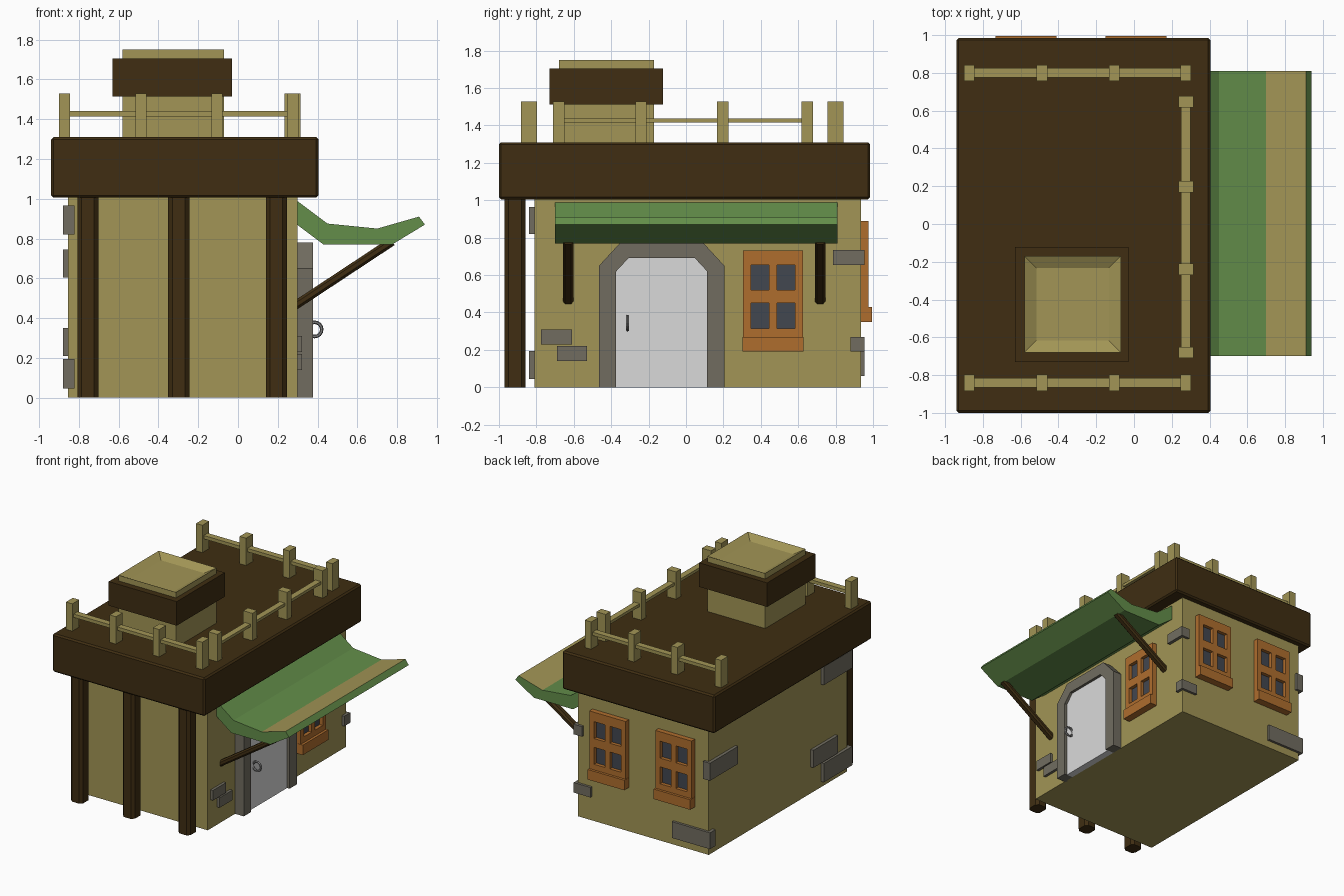
import bpy, bmesh, math
from mathutils import Vector, Matrix

if "Cube" in bpy.data.objects:
    bpy.data.objects.remove(bpy.data.objects["Cube"])


def material(name, r, g, b):
    m = bpy.data.materials.new(name)
    m.diffuse_color = (r, g, b, 1)
    m.use_nodes = True
    m.node_tree.nodes["Principled BSDF"].inputs["Base Color"].default_value = m.diffuse_color
    return m


TAN = material("tan plaster", .36, .30, .092)
BROWN = material("dark brown wood", .050, .027, .006)
GREEN = material("green cloth", .125, .27, .068)
ORANGE = material("orange wood", .43, .155, .027)
STONE = material("grey stone", .165, .152, .118)
WHITE = material("pale door", .70, .70, .70)
GLASS = material("dark glass", .055, .063, .080)
METAL = material("grey metal", .22, .22, .22)


def finish(name, bm, *mats):
    bmesh.ops.recalc_face_normals(bm, faces=bm.faces[:])
    me = bpy.data.meshes.new(name)
    bm.to_mesh(me)
    bm.free()
    for m in mats:
        me.materials.append(m)
    ob = bpy.data.objects.new(name, me)
    bpy.context.collection.objects.link(ob)
    return ob


def add_box(bm, lo, hi, mat=0):
    lo, hi = Vector(lo), Vector(hi)
    vs = bmesh.ops.create_cube(bm, size=1, matrix=Matrix.Translation((lo + hi) / 2)
                               @ Matrix.Diagonal((hi - lo).to_4d()))["verts"]
    for f in {f for v in vs for f in v.link_faces}:
        f.material_index = mat


def box(name, lo, hi, mat, bevel=0, axis=None):
    """Box, with bevelled edges; axis limits the bevel to edges along it."""
    bm = bmesh.new()
    add_box(bm, lo, hi)
    if bevel:
        edges = [e for e in bm.edges if axis is None or
                 abs((e.verts[0].co - e.verts[1].co).normalized()[axis]) > .9]
        bmesh.ops.bevel(bm, geom=edges, offset=bevel, segments=1, affect='EDGES')
    return finish(name, bm, mat)


def add_prism(bm, points, a, b):
    """Sweep a polygon of 3D points from offset a to offset b."""
    f = bm.faces.new([bm.verts.new(Vector(p) + Vector(a)) for p in points])
    ext = bmesh.ops.extrude_face_region(bm, geom=[f])["geom"]
    bmesh.ops.translate(bm, vec=Vector(b) - Vector(a),
                        verts=[v for v in ext if isinstance(v, bmesh.types.BMVert)])
    return f


# House body and heavy flat roof
box("house_walls", (-.855, -.81, 0), (.30, .935, 1.02), TAN)
box("roof_slab", (-.94, -1, 1.005), (.405, .985, 1.31), BROWN, .012)

# Front posts
for i, x in enumerate((-.755, -.298, .193)):
    box(f"front_post_{i}", (x - .053, -.97, 0), (x + .053, -.857, 1.01), BROWN, .022, 2)

# Chimney with sunken top and dark collar
bm = bmesh.new()
add_box(bm, (-.58, -.68, 1.30), (-.07, -.17, 1.75))
bm.normal_update()
top = [f for f in bm.faces if f.normal.z > .9]
bmesh.ops.inset_region(bm, faces=top, thickness=.09)
bmesh.ops.translate(bm, vec=(0, 0, -.035), verts=top[0].verts[:])
finish("chimney", bm, TAN)
box("chimney_collar", (-.63, -.73, 1.513), (-.03, -.123, 1.705), BROWN)

# Roof railings on three sides
for name, y in (("front", -.84), ("back", .80)):
    box(name + "_rail", (-.87, y - .025, 1.413), (.275, y + .025, 1.44), TAN)
    for i, x in enumerate((-.872, -.487, -.105, .275)):
        box(f"{name}_rail_post_{i}", (x - .028, y - .043, 1.30), (x + .028, y + .043, 1.528), TAN)
box("side_rail", (.25, -.68, 1.415), (.298, .65, 1.438), TAN)
for i, y in enumerate((-.68, -.24, .197, .648)):
    box(f"side_rail_post_{i}", (.235, y - .03, 1.30), (.315, y + .03, 1.528), TAN)

# Awning: swept profile with a tan stripe on the outer top slope
profile = [(.29, .995), (.45, .875), (.70, .85), (.91, .91), (.94, .87),
           (.775, .77), (.43, .77), (.29, .875)]
bm = bmesh.new()
add_prism(bm, [(x, 0, z) for x, z in profile], (0, -.70, 0), (0, .81, 0))
bmesh.ops.recalc_face_normals(bm, faces=bm.faces[:])
for f in bm.faces:
    if f.normal.z > .5 and .72 < f.calc_center_median().x < .9:
        f.material_index = 1
finish("awning", bm, GREEN, TAN)

# Awning struts
for name, y in (("front", -.63), ("back", .717)):
    a, b = Vector((.275, y, .455)), Vector((.775, y, .785))
    ob = box(name + "_awning_strut", (-.022, -.028, 0), (.022, .028, (b - a).length), BROWN, .012, 2)
    ob.location = a
    ob.rotation_euler = (0, math.atan2(b.x - a.x, b.z - a.z), 0)


# Door with stone arch and ring handle
def arch(half, shoulder, flat, top):
    c = -.13
    return [(0, c - half, 0), (0, c - half, shoulder), (0, c - flat, top),
            (0, c + flat, top), (0, c + half, shoulder), (0, c + half, 0)]


outer, inner = arch(.335, .65, .215, .78), arch(.243, .62, .178, .69)
bm = bmesh.new()
rings = [[bm.verts.new((x, p[1], p[2])) for p in pts]
         for pts, x in ((outer, .29), (outer, .377), (inner, .377), (inner, .29))]
for k in range(4):
    r, s = rings[k], rings[(k + 1) % 4]
    for i in range(5):
        bm.faces.new((r[i], r[i + 1], s[i + 1], s[i]))
for i in (0, 5):
    bm.faces.new([r[i] for r in rings])
finish("door_arch", bm, STONE)

bm = bmesh.new()
add_prism(bm, inner, (.29, 0, 0), (.355, 0, 0))
finish("door", bm, WHITE)

bpy.ops.mesh.primitive_torus_add(major_radius=.036, minor_radius=.009, major_segments=16,
                                 minor_segments=6, location=(.385, -.312, .343),
                                 rotation=(math.pi / 2, 0, 0))
handle = bpy.context.object
handle.name = "door_handle"
handle.data.materials.append(METAL)


# Windows: four panes, frame bars and a sill; local x along the wall, -y outwards
def window(name, location, angle):
    bm = bmesh.new()
    for lo, hi in ((-.16, -.118), (-.022, .022), (.118, .16)):
        add_box(bm, (lo, -.04, .08), (hi, .01, .54))
    for lo, hi in ((-.118, -.022), (.022, .118)):
        for z0, z1 in ((.08, .125), (.26, .33), (.465, .54)):
            add_box(bm, (lo, -.04, z0), (hi, .01, z1))
        for z0, z1 in ((.125, .26), (.33, .465)):
            add_box(bm, (lo, -.012, z0), (hi, .01, z1), 1)
    add_box(bm, (-.162, -.06, 0), (.162, .01, .08))
    ob = finish(name, bm, ORANGE, GLASS)
    ob.location = location
    ob.rotation_euler = (0, 0, angle)


window("side_window", (.30, .465, .19), math.pi / 2)
window("back_window_left", (-.572, .935, .35), math.pi)
window("back_window_right", (.01, .935, .35), math.pi)

# Loose stones set into the walls and corners
stones = [
    ((.27, -.775, .23), (.322, -.61, .31)),
    ((.27, -.69, .14), (.322, -.53, .22)),
    ((.25, .785, .655), (.325, .955, .735)),
    ((.175, .88, .19), (.322, .955, .27)),
    ((-.88, .885, .06), (-.545, .955, .19)),
    ((-.88, .60, .605), (-.82, .955, .745)),
    ((-.88, -.84, .82), (-.822, -.48, .965)),
    ((-.88, -.84, .045), (-.822, -.48, .195)),
    ((-.88, -.66, .21), (-.822, -.35, .35)),
]
for i, (lo, hi) in enumerate(stones):
    box(f"wall_stone_{i}", lo, hi, STONE)
